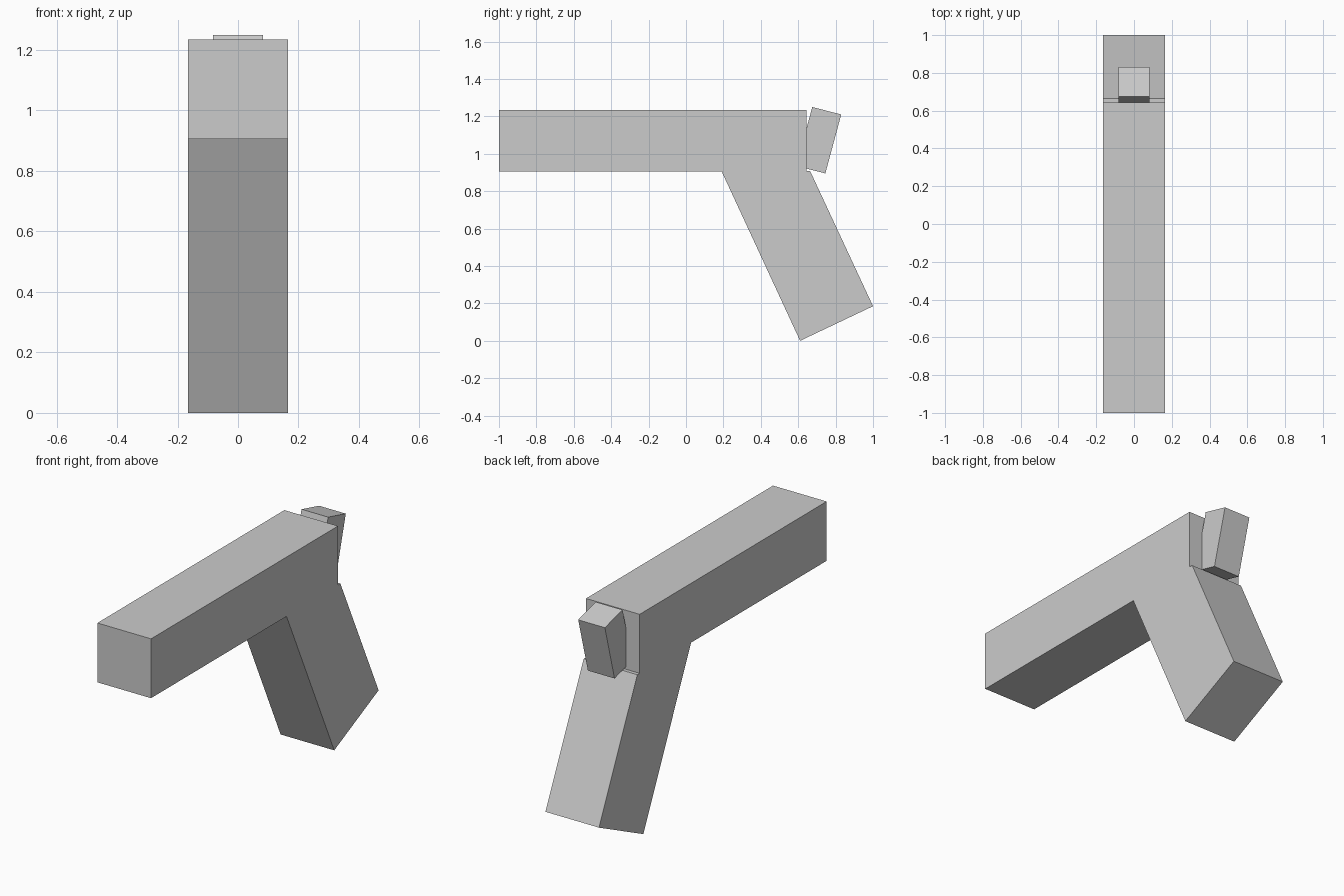
import bpy
import bmesh

if "Cube" in bpy.data.objects:
    bpy.data.objects.remove(bpy.data.objects["Cube"])

# Single plain grey finish
GREY = (0.6, 0.6, 0.6, 1.0)
grey = bpy.data.materials.new("light_grey")
grey.use_nodes = True
grey.diffuse_color = GREY
shader = next(n for n in grey.node_tree.nodes if n.type == "BSDF_PRINCIPLED")
shader.inputs["Base Color"].default_value = GREY


def side_prism(name, profile, half_width):
    """Extrude a (y, z) side profile symmetrically across x."""
    bm = bmesh.new()
    face = bm.faces.new([bm.verts.new((-half_width, y, z)) for y, z in profile])
    extruded = bmesh.ops.extrude_face_region(bm, geom=[face])
    verts = [v for v in extruded["geom"] if isinstance(v, bmesh.types.BMVert)]
    bmesh.ops.translate(bm, verts=verts, vec=(2 * half_width, 0, 0))
    bmesh.ops.recalc_face_normals(bm, faces=bm.faces)
    mesh = bpy.data.meshes.new(name)
    bm.to_mesh(mesh)
    bm.free()
    mesh.materials.append(grey)
    obj = bpy.data.objects.new(name, mesh)
    bpy.context.collection.objects.link(obj)
    return obj


# Long square barrel
side_prism("barrel", [(-1, 0.905), (0.643, 0.905), (0.643, 1.235), (-1, 1.235)], 0.165)

# Raked grip with a flat top just inside the barrel
side_prism("grip", [(0.61, 0), (1, 0.185), (0.664, 0.907), (0.19, 0.907)], 0.165)

# Tilted hammer block, partly sunk into the back of the barrel
side_prism("hammer", [(0.59, 0.935), (0.745, 0.895), (0.83, 1.21), (0.675, 1.25)], 0.082)
